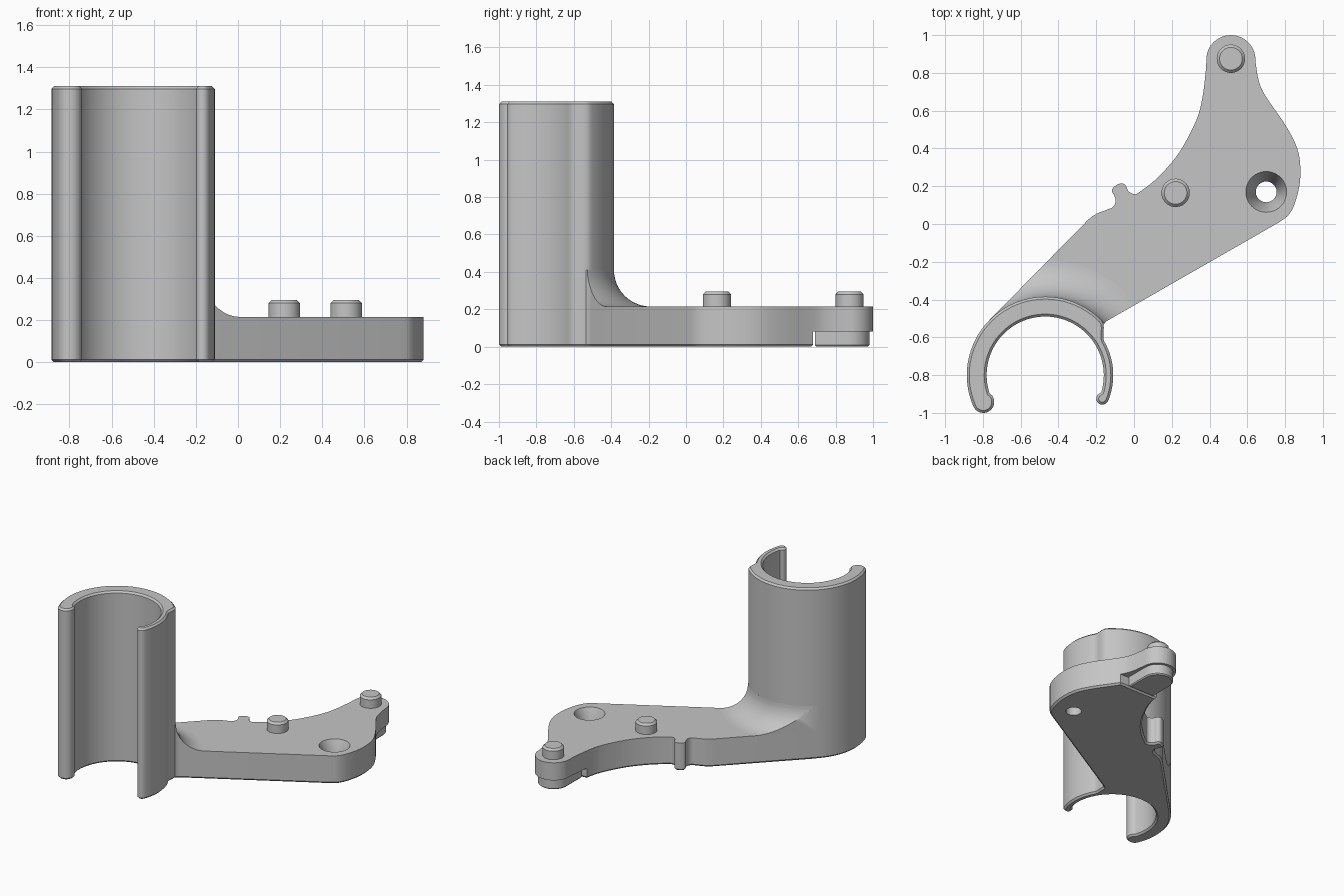
import bpy, bmesh
from math import sin, cos, pi, radians
from mathutils import Vector

cube = bpy.data.objects.get("Cube")
if cube:
    bpy.data.objects.remove(cube, do_unlink=True)

grey = bpy.data.materials.new("plain grey")
grey.use_nodes = True
grey.diffuse_color = (0.56, 0.56, 0.56, 1)
grey.node_tree.nodes["Principled BSDF"].inputs["Base Color"].default_value = grey.diffuse_color

CENTRE = Vector((-0.47, -0.80))   # axis of the clip
BORE, OUTER, THIN = 0.31, 0.415, 0.36
PLATE = 0.215                     # top of the plate
RECESS_Y, RECESS_Z = 0.68, 0.08   # start and height of the recess under the tip
TIP = Vector((0.513, 0.87))
CHAMFER = 0.013


def arc(centre, radius, start, end, steps):
    """Points along an arc, angles in degrees."""
    angles = [radians(start + (end - start) * i / steps) for i in range(steps + 1)]
    return [Vector(centre) + radius * Vector((cos(a), sin(a))) for a in angles]


def circle(centre, radius, steps=48):
    return arc(centre, radius, 0, 360, steps)[:-1]


def spline(points, steps=5):
    """Smooth curve through the points."""
    p = [Vector(q) for q in points]
    p = [2 * p[0] - p[1]] + p + [2 * p[-1] - p[-2]]
    out = []
    for a, b, c, d in zip(p, p[1:], p[2:], p[3:]):
        for i in range(steps):
            t = i / steps
            out.append(b + 0.5 * t * (c - a + t * (2 * a - 5 * b + 4 * c - d
                                                   + t * (3 * (b - c) + d - a))))
    return out + [p[-2]]


def inset(outline, distance):
    """Move an anticlockwise outline inwards."""
    out = []
    for i, p in enumerate(outline):
        a = (p - outline[i - 1]).normalized()
        b = (outline[(i + 1) % len(outline)] - p).normalized()
        n = Vector((-a.y - b.y, a.x + b.x)).normalized()
        out.append(p + n * distance)
    return out


def ring(bm, points, z):
    return [bm.verts.new((p.x, p.y, z)) for p in points]


def walls(bm, rings):
    """Join each ring to the one above it."""
    for low, high in zip(rings, rings[1:]):
        for i in range(len(low)):
            bm.faces.new((low[i - 1], low[i], high[i], high[i - 1]))


def pierced_cap(bm, outer, hole, up):
    """Flat face between an outline and a hole."""
    edges = [bm.edges.get((r[i - 1], r[i])) for r in (outer, hole) for i in range(len(r))]
    made = bmesh.ops.triangle_fill(bm, edges=edges, use_beauty=True, normal=(0, 0, up))
    for face in made["geom"]:
        if isinstance(face, bmesh.types.BMFace):
            face.normal_update()
            if face.normal.z * up < 0:
                face.normal_flip()


def finish(bm, name):
    mesh = bpy.data.meshes.new(name)
    bm.to_mesh(mesh)
    bm.free()
    mesh.materials.append(grey)
    obj = bpy.data.objects.new(name, mesh)
    bpy.context.collection.objects.link(obj)
    return obj


def prism(name, outline, levels):
    """Solid stacked from the outline at (height, inset) levels."""
    bm = bmesh.new()
    rings = [ring(bm, inset(outline, d), z) for z, d in levels]
    walls(bm, rings)
    bm.faces.new(rings[0][::-1])
    bm.faces.new(rings[-1])
    return finish(bm, name)


def activate(obj):
    bpy.ops.object.select_all(action='DESELECT')
    obj.select_set(True)
    bpy.context.view_layer.objects.active = obj


# Clip: open tube with one thinned arm and rounded lips
LEFT_END, RIGHT_END = 204, -22
wall = []
for i in range(97):
    angle = RIGHT_END + (LEFT_END - RIGHT_END) * i / 96
    t = min(max((angle - 30) / 14, 0), 1)
    r = THIN + (OUTER - THIN) * t * t * (3 - 2 * t)
    wall += arc(CENTRE, r, angle, angle, 1)[:1]
wall += arc((-0.798, -0.942), 0.058, 215, 395, 14)
wall += arc(CENTRE, BORE, 198, -17, 80)
wall += arc((-0.168, -0.925), 0.032, 120, 325, 12)
clip = prism("clip_tube", wall, [(0, CHAMFER), (CHAMFER, 0), (1.31 - CHAMFER, 0), (1.31, CHAMFER)])

# Plate outline, anticlockwise from the inner corner beside the clip
outline = spline([(-0.19, -0.6), (-0.18, -0.57), (-0.165, -0.54), (-0.145, -0.515),
                  (-0.115, -0.497)])
outline += spline([(0.77, 0.01), (0.82, 0.05), (0.855, 0.12), (0.88, 0.24), (0.87, 0.38),
                   (0.81, 0.51), (0.695, RECESS_Y), (0.66, 0.76), (0.643, 0.86)])
outline += arc(TIP, 0.13, 0, 180, 24)[1:]
outline += spline([(0.382, 0.83), (0.364, RECESS_Y), (0.33, 0.55), (0.24, 0.38), (0.13, 0.25),
                   (0.03, 0.17), (0.0, 0.158), (-0.03, 0.175), (-0.043, 0.203),
                   (-0.065, 0.215), (-0.095, 0.205), (-0.117, 0.18), (-0.105, 0.15),
                   (-0.097, 0.12), (-0.112, 0.09), (-0.15, 0.073), (-0.2, 0.053),
                   (-0.24, 0.025)])
outline += arc(CENTRE, OUTER, 135, 135, 1)[:1]
outline += arc(CENTRE, THIN, 135, 42, 30)

# Start the outline just after the tip, so the tip points come last
raised = [p.y > RECESS_Y + 0.001 for p in outline]
after_tip = len(raised) - raised[::-1].index(True)
outline = outline[after_tip:] + outline[:after_tip]
low = len(raised) - sum(raised)

# Plate with a countersunk hole and a recess under the tip
bm = bmesh.new()
bottom = ring(bm, inset(outline[:low], CHAMFER), 0)
edge = ring(bm, outline[:low], CHAMFER)
middle = ring(bm, outline, RECESS_Z)
top = ring(bm, outline, PLATE)
walls(bm, [bottom, edge, middle[:low]])
walls(bm, [middle, top])
bm.faces.new((middle[low - 1:] + middle[:1])[::-1])
hole = [ring(bm, circle((0.70, 0.17), r)[::-1], z)
        for r, z in ((0.055, 0), (0.055, 0.09), (0.108, PLATE))]
walls(bm, hole)
pierced_cap(bm, bottom, hole[0], -1)
pierced_cap(bm, top, hole[-1], 1)
plate = finish(bm, "plate")

# Foot under the tip
foot_outline = arc(TIP, 0.11, 0, 180, 24) + [Vector((0.403, 0.69)), Vector((0.623, 0.69))]
foot = prism("tip_foot", foot_outline, [(0, 0.008), (0.008, 0), (0.085, 0)])

# Fillet sweeping from the plate up to the clip, trimmed to the plate outline
R = 0.195
levels = [(PLATE - 0.005, 0)]
levels += [(PLATE + R - R * cos(a), R * sin(a)) for a in [i * pi / 28 for i in range(15)]]
fillet = prism("fillet", circle(CENTRE, OUTER + R, 128), levels)
trim = prism("fillet_trim", outline, [(0.1, 0), (0.6, 0)])
mod = fillet.modifiers.new("trim", 'BOOLEAN')
mod.object, mod.operation, mod.solver = trim, 'INTERSECT', 'EXACT'
activate(fillet)
bpy.ops.object.modifier_apply(modifier=mod.name)
bpy.data.objects.remove(trim, do_unlink=True)

# Pins
parts = [clip, plate, foot, fillet]
for name, spot in (("middle_pin", (0.22, 0.165)), ("tip_pin", (0.513, 0.875))):
    parts.append(prism(name, circle(spot, 0.075),
                       [(PLATE - 0.01, 0), (0.28, 0), (0.295, 0.015)]))

for part in parts:
    activate(part)
    bpy.ops.object.shade_smooth_by_angle(angle=radians(30))
